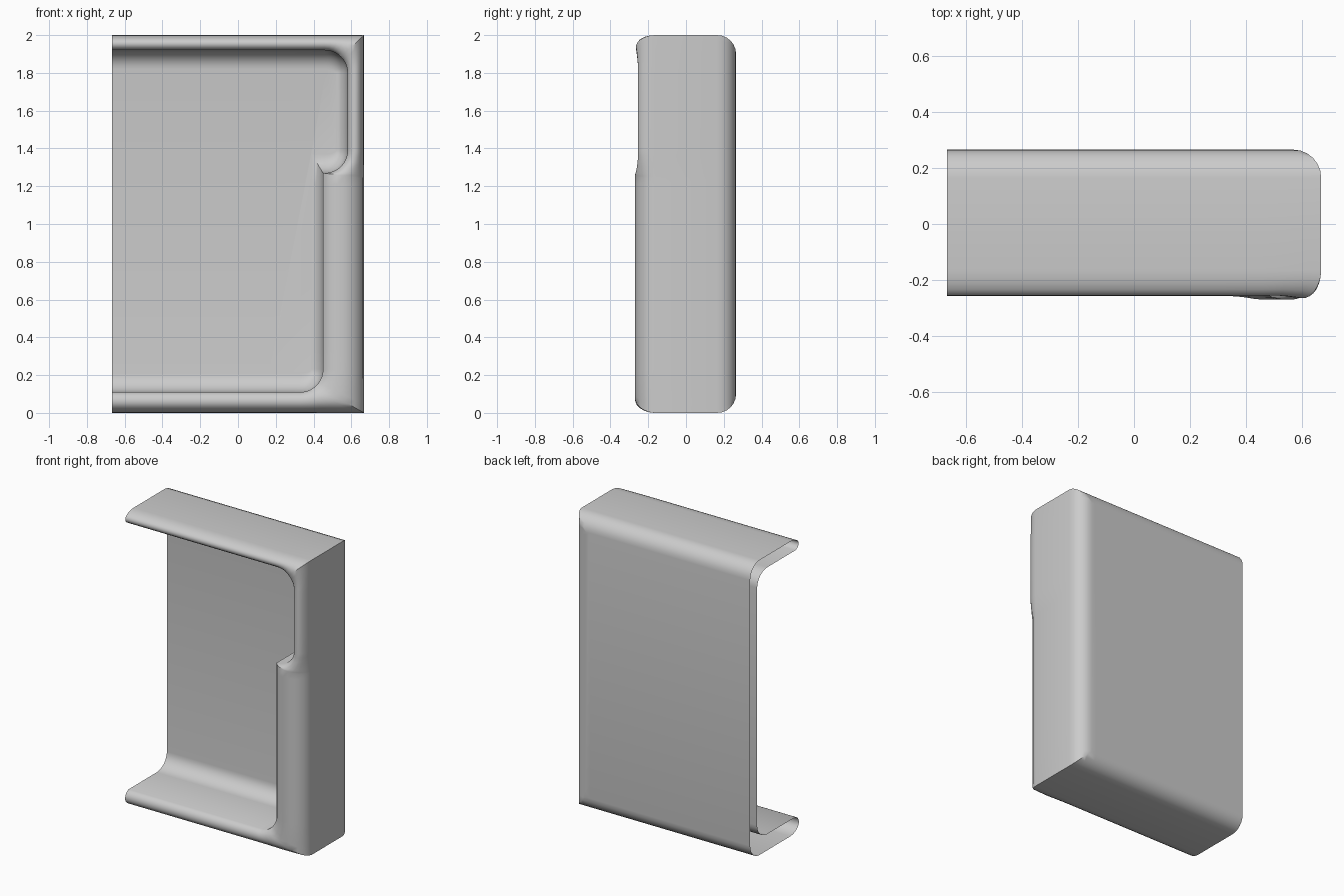
import bpy, bmesh, math
from mathutils import Vector

if "Cube" in bpy.data.objects:
    bpy.data.objects.remove(bpy.data.objects["Cube"])

W, H = 0.667, 2.0            # half width and height
BACK, INNER = 0.265, 0.19    # outer and inner back planes
R = 0.12                     # opening corner radius
LEFT = -W

# Each station pairs a point on the opening with one on the square outer edge
opening, outer = [], []


def station(ix, iz, ox, oz):
    opening.append(Vector((ix, iz)))
    outer.append(Vector((ox, oz)))


def arc(cx, cz, a0, a1, n):
    for i in range(n + 1):
        a = math.radians(a0 + (a1 - a0) * i / n)
        yield i / n, cx + R * math.cos(a), cz + R * math.sin(a)


def corner_edge(f, x0, z0, z1):
    """Outer point turning a square corner from (x0, z0) to (W, z1)."""
    if f <= 0.5:
        return x0 + (W - x0) * f * 2, z0
    return W, z0 + (z1 - z0) * (f - 0.5) * 2


# Top edge and upper corner
for i in range(6):
    x = LEFT + (0.46 - LEFT) * i / 6
    station(x, 1.92, x, H)
for f, x, z in arc(0.46, 1.80, 90, 0, 10):
    station(x, z, *corner_edge(f, 0.46, H, 1.80))
# Upper side, hooked step and wide lower side
for z in (1.66, 1.52):
    station(0.58, z, W, z)
for f, x, z in arc(0.46, 1.39, 0, -90, 10):
    station(x, z, W, 1.39 - 0.14 * f)
station(0.45, 1.27, W, 1.24)
for z in (1.21, 1.0, 0.75, 0.5, 0.35):
    station(0.45, z, W, z)
# Lower corner and bottom edge
for f, x, z in arc(0.33, 0.23, 0, -90, 10):
    ox, oz = corner_edge(1 - f, 0.33, 0.0, 0.23)
    station(x, z, ox, oz)
for i in range(1, 7):
    x = 0.33 + (LEFT - 0.33) * i / 6
    station(x, 0.11, x, 0.0)

N = len(opening)


def inward(i):
    """Mitred direction pointing into the opening."""
    dirs = []
    for a, b in ((i - 1, i), (i, i + 1)):
        if a >= 0 and b < N:
            d = (opening[b] - opening[a]).normalized()
            dirs.append(Vector((d.y, -d.x)))
    if len(dirs) == 1:
        return dirs[0]
    s = (dirs[0] + dirs[1]).normalized()
    return s / max(0.6, s.dot(dirs[0]))


normals = [inward(i) for i in range(N)]
rings = []

# Rounded outer back edge
for k in range(7):
    a = math.pi / 2 * k / 6
    d, y = 0.1 * (1 - math.sin(a)), BACK - 0.1 * (1 - math.cos(a))
    rings.append([(min(p.x, W - d), y, min(max(p.y, d), H - d)) for p in outer])

# Rolled front lip, fuller where the rim is wide
LIP = ((0, 0), (0.03, 0.3), (0.1, 0.55), (0.2, 0.76), (0.33, 0.92), (0.48, 1.0),
       (0.65, 1.0), (0.8, 0.93), (0.92, 0.8), (1.0, 0.62))
for t, h in LIP:
    ring = []
    for p, q in zip(outer, opening):
        wide = min(1, max(0, ((q - p).length - 0.1) / 0.1))
        c = p.lerp(q, t)
        ring.append((c.x, -0.165 - h * (0.09 + 0.014 * wide), c.y))
    rings.append(ring)

# Inner wall and its fillet into the back panel
for k in range(9):
    a = math.pi / 2 * k / 8
    s, y = 1 - math.cos(a), INNER - 0.11 * (1 - math.sin(a))
    rings.append([(q.x + n.x * 0.06 * s, y, q.y + n.y * 0.1 * s)
                  for q, n in zip(opening, normals)])

# Shell with its left end open
bm = bmesh.new()
rows = [[bm.verts.new(c) for c in ring] for ring in rings]
for r0, r1 in zip(rows, rows[1:]):
    for i in range(N - 1):
        bm.faces.new((r0[i], r0[i + 1], r1[i + 1], r1[i]))
bm.faces.new(list(reversed(rows[0])))
bm.faces.new(rows[-1])
bmesh.ops.remove_doubles(bm, verts=bm.verts, dist=0.0005)
bmesh.ops.recalc_face_normals(bm, faces=bm.faces)
# Make the outer back panel face backwards
back = max(bm.faces, key=lambda f: f.calc_center_median().y)
if back.normal.y < 0:
    bmesh.ops.reverse_faces(bm, faces=bm.faces)

mesh = bpy.data.meshes.new("shell")
bm.to_mesh(mesh)
bm.free()
shell = bpy.data.objects.new("shell", mesh)
bpy.context.collection.objects.link(shell)
grey = bpy.data.materials.new("plain grey")
grey.diffuse_color = (0.6, 0.6, 0.6, 1)
grey.use_nodes = True
grey.node_tree.nodes["Principled BSDF"].inputs["Base Color"].default_value = grey.diffuse_color
mesh.materials.append(grey)

bpy.context.view_layer.objects.active = shell
shell.select_set(True)
bpy.ops.object.shade_smooth_by_angle(angle=math.radians(35))
